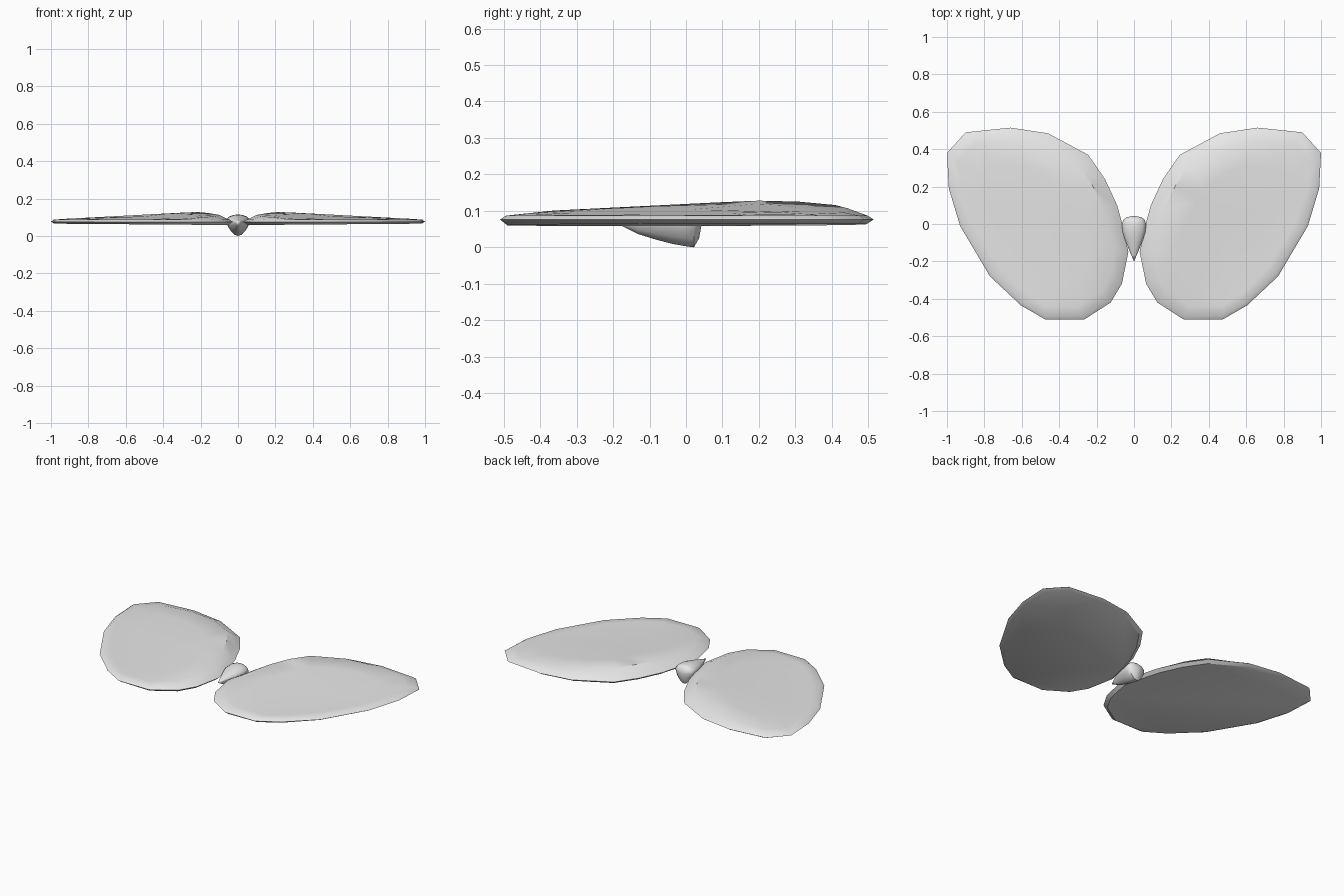
import bpy, math
from mathutils import Vector

if "Cube" in bpy.data.objects:
    bpy.data.objects.remove(bpy.data.objects["Cube"])

grey = bpy.data.materials.new("light grey")
grey.diffuse_color = (0.8, 0.8, 0.8, 1)
grey.use_nodes = True
grey.node_tree.nodes["Principled BSDF"].inputs["Base Color"].default_value = grey.diffuse_color


def make(name, rings, cap_start, cap_end, angle):
    """Loft closed rings; a cap is either a tip point or None for a flat face."""
    n = len(rings[0])
    verts = [tuple(p) for r in rings for p in r]
    faces = []
    for i in range(len(rings) - 1):
        for j in range(n):
            k = (j + 1) % n
            faces.append((i * n + j, i * n + k, (i + 1) * n + k, (i + 1) * n + j))
    for cap, base, flip in ((cap_start, 0, True), (cap_end, (len(rings) - 1) * n, False)):
        idx = [base + j for j in range(n)]
        if flip:
            idx.reverse()
        if cap is None:
            faces.append(tuple(idx))
        else:
            verts.append(cap)
            t = len(verts) - 1
            faces += [(idx[j], idx[(j + 1) % n], t) for j in range(n)]
    me = bpy.data.meshes.new(name)
    me.from_pydata(verts, [], faces)
    me.materials.append(grey)
    ob = bpy.data.objects.new(name, me)
    bpy.context.collection.objects.link(ob)
    bpy.ops.object.select_all(action='DESELECT')
    ob.select_set(True)
    bpy.context.view_layer.objects.active = ob
    bpy.ops.object.mode_set(mode='EDIT')
    bpy.ops.mesh.select_all(action='SELECT')
    bpy.ops.mesh.normals_make_consistent(inside=False)
    bpy.ops.object.mode_set(mode='OBJECT')
    bpy.ops.object.shade_smooth_by_angle(angle=math.radians(angle))
    return ob


# Wing outline seen from above
outline = [(0.065, 0.01), (0.09, 0.10), (0.155, 0.24), (0.245, 0.37), (0.46, 0.485),
           (0.66, 0.515), (0.90, 0.49), (1.0, 0.38), (0.99, 0.19), (0.93, -0.01),
           (0.77, -0.28), (0.605, -0.435), (0.475, -0.51), (0.265, -0.51),
           (0.125, -0.42), (0.065, -0.32), (0.03, -0.15)]
centre = Vector((0.5, 0.02))


def top_z(x, y):
    z = 0.13 - 0.053 * max(0, x - 0.2) - 0.05 * max(0, 0.22 - y)
    return max(z, 0.088)


def ring(inset, zf):
    pts = []
    for p in outline:
        p = Vector(p)
        q = p + (centre - p).normalized() * inset
        pts.append((q.x, q.y, zf(q.x, q.y)))
    return pts


# Wings: flat underside, thin rim, gently domed top
for name, s in (("right_wing", 1), ("left_wing", -1)):
    rings = [ring(0.022, lambda x, y: 0.058 + 0.008 * x),
             ring(0.0, lambda x, y: 0.076),
             ring(0.018, lambda x, y: 0.087),
             ring(0.075, top_z),
             ring(0.22, top_z)]
    rings = [[(s * x, y, z) for x, y, z in r] for r in rings]
    make(name, rings, None, (s * centre.x, centre.y, top_z(*centre)), 35)

# Body: teardrop with a keel, blunt at the back end
N = 16
# y, half width, bottom z, top z
stations = [(-0.165, 0.015, 0.053, 0.083), (-0.13, 0.03, 0.036, 0.092),
            (-0.085, 0.048, 0.022, 0.104), (-0.04, 0.062, 0.010, 0.112),
            (0.0, 0.064, 0.003, 0.115), (0.022, 0.058, 0.0, 0.112),
            (0.036, 0.04, 0.025, 0.10)]
rings = []
for y, w, b, t in stations:
    mid = b + (t - b) * 0.68
    r = []
    for j in range(N):
        a = 2 * math.pi * j / N
        c, sn = math.cos(a), math.sin(a)
        if sn >= 0:
            r.append((w * c, y, mid + (t - mid) * sn))
        else:
            # lower half tapers to a narrow keel
            r.append((w * c * (1 + 0.25 * sn), y, mid + (mid - b) * sn))
    rings.append(r)
make("body", rings, (0, -0.2, 0.072), (0, 0.044, 0.07), 40)
